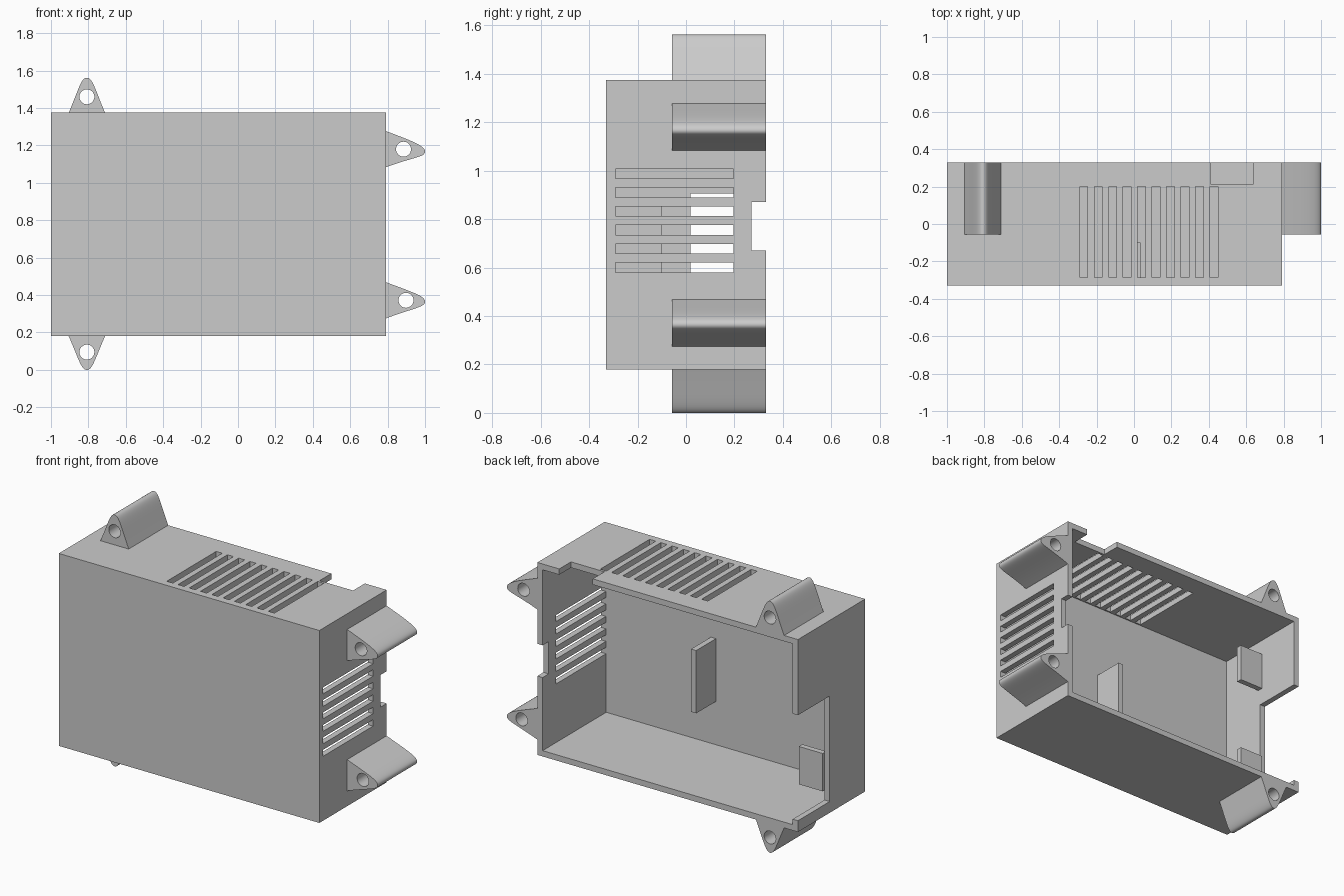
import bpy
import bmesh
import math
from mathutils import Vector, Matrix
from mathutils.geometry import interpolate_bezier

cube = bpy.data.objects.get("Cube")
if cube:
    bpy.data.objects.remove(cube, do_unlink=True)

grey = bpy.data.materials.new("plain grey")
grey.use_nodes = True
grey.diffuse_color = (0.6, 0.6, 0.6, 1)
grey.node_tree.nodes["Principled BSDF"].inputs["Base Color"].default_value = (0.6, 0.6, 0.6, 1)

# Main dimensions of the case
X0, X1 = -1.0, 0.79
Y0, Y1 = -0.33, 0.33
Z0, Z1 = 0.18, 1.375
WALL = 0.036


def finish(name, bm):
    bmesh.ops.recalc_face_normals(bm, faces=bm.faces)
    mesh = bpy.data.meshes.new(name)
    bm.to_mesh(mesh)
    bm.free()
    mesh.materials.append(grey)
    obj = bpy.data.objects.new(name, mesh)
    bpy.context.collection.objects.link(obj)
    return obj


def add_box(bm, x, y, z):
    lo, hi = Vector((x[0], y[0], z[0])), Vector((x[1], y[1], z[1]))
    size = hi - lo
    matrix = Matrix.Translation((lo + hi) / 2) @ Matrix.Diagonal((*size, 1))
    bmesh.ops.create_cube(bm, size=1, matrix=matrix)


def box(name, x, y, z):
    bm = bmesh.new()
    add_box(bm, x, y, z)
    return finish(name, bm)


def cut(obj, cutter):
    """Subtract the cutter, keep the result and drop the cutter."""
    cutter.hide_render = True
    mod = obj.modifiers.new("cut", "BOOLEAN")
    mod.operation = "DIFFERENCE"
    mod.solver = "EXACT"
    mod.object = cutter
    bpy.context.view_layer.update()
    graph = bpy.context.evaluated_depsgraph_get()
    mesh = bpy.data.meshes.new_from_object(obj.evaluated_get(graph))
    obj.modifiers.clear()
    obj.data = mesh
    bpy.data.objects.remove(cutter, do_unlink=True)


# Open-backed case
case = box("case", (X0, X1), (Y0, Y1), (Z0, Z1))
cut(case, box("cavity", (X0 + WALL, X1 - WALL), (Y0 + WALL, Y1 + 0.1), (Z0 + WALL, Z1 - WALL)))

# Vents and edge notches
bm = bmesh.new()
through_top = (Z1 - 0.1, Z1 + 0.1)
through_left = (X1 - 0.1, X1 + 0.1)
for i in range(10):
    x = -0.29 + 0.0775 * i
    add_box(bm, (x, x + 0.042), (-0.285, 0.2), through_top)
for i in range(6):
    z = 0.58 + 0.0775 * i
    add_box(bm, through_left, (-0.292, 0.197), (z, z + 0.04))
add_box(bm, (0.41, 0.64), (0.215, 0.5), through_top)
add_box(bm, through_left, (0.27, 0.5), (0.67, 0.87))
add_box(bm, (X0 - 0.1, X0 + 0.1), (0.018, 0.5), (0.25, 0.905))
cut(case, finish("openings", bm))

# Inner divider and the two board rests
box("inner_divider", (0.0, 0.035), (Y0 + WALL, -0.1), (0.485, 0.875))
for name, z in (("lower_rest", 0.31), ("upper_rest", 1.01)):
    box(name, (X0 + WALL, -0.8), (0.0, 0.035), (z, z + 0.235))


def lug(name, base, out, height, lean, hole):
    """Rounded triangular mounting lug, extruded along y, with a screw hole."""
    base, out = Vector(base), Vector(out)
    side = Vector((abs(out.z), 0, abs(out.x)))
    half = 0.097
    rise = [Vector((-half, 0)), Vector((-0.042, height * 0.7)),
            Vector((lean - 0.03, height)), Vector((lean, height))]
    fall = [Vector((lean, height)), Vector((lean + 0.03, height)),
            Vector((0.042, height * 0.7)), Vector((half, 0))]
    outline = interpolate_bezier(*rise, 16) + interpolate_bezier(*fall, 16)[1:]
    bm = bmesh.new()
    verts = [bm.verts.new(base + side * p[0] + out * p[1] + Vector((0, -0.057, 0)))
             for p in outline]
    face = bm.faces.new(verts)
    extruded = bmesh.ops.extrude_face_region(bm, geom=[face])["geom"]
    moved = [v for v in extruded if isinstance(v, bmesh.types.BMVert)]
    bmesh.ops.translate(bm, verts=moved, vec=(0, Y1 + 0.057, 0))
    obj = finish(name, bm)

    bm = bmesh.new()
    centre = base + out * hole + Vector((0, 0.1, 0))
    matrix = Matrix.Translation(centre) @ Matrix.Rotation(math.pi / 2, 4, "X")
    bmesh.ops.create_cone(bm, cap_ends=True, segments=32, radius1=0.04,
                          radius2=0.04, depth=1, matrix=matrix)
    cut(obj, finish("hole", bm))
    bpy.ops.object.select_all(action="DESELECT")
    obj.select_set(True)
    bpy.context.view_layer.objects.active = obj
    bpy.ops.object.shade_smooth_by_angle(angle=math.radians(30))


# Mounting lugs
lug("top_lug", (-0.808, 0, Z1), (0, 0, 1), 0.187, 0, 0.085)
lug("bottom_lug", (-0.808, 0, Z0), (0, 0, -1), 0.18, 0, 0.085)
lug("upper_side_lug", (X1, 0, 1.18), (1, 0, 0), 0.21, -0.013, 0.095)
lug("lower_side_lug", (X1, 0, 0.372), (1, 0, 0), 0.21, -0.007, 0.108)
